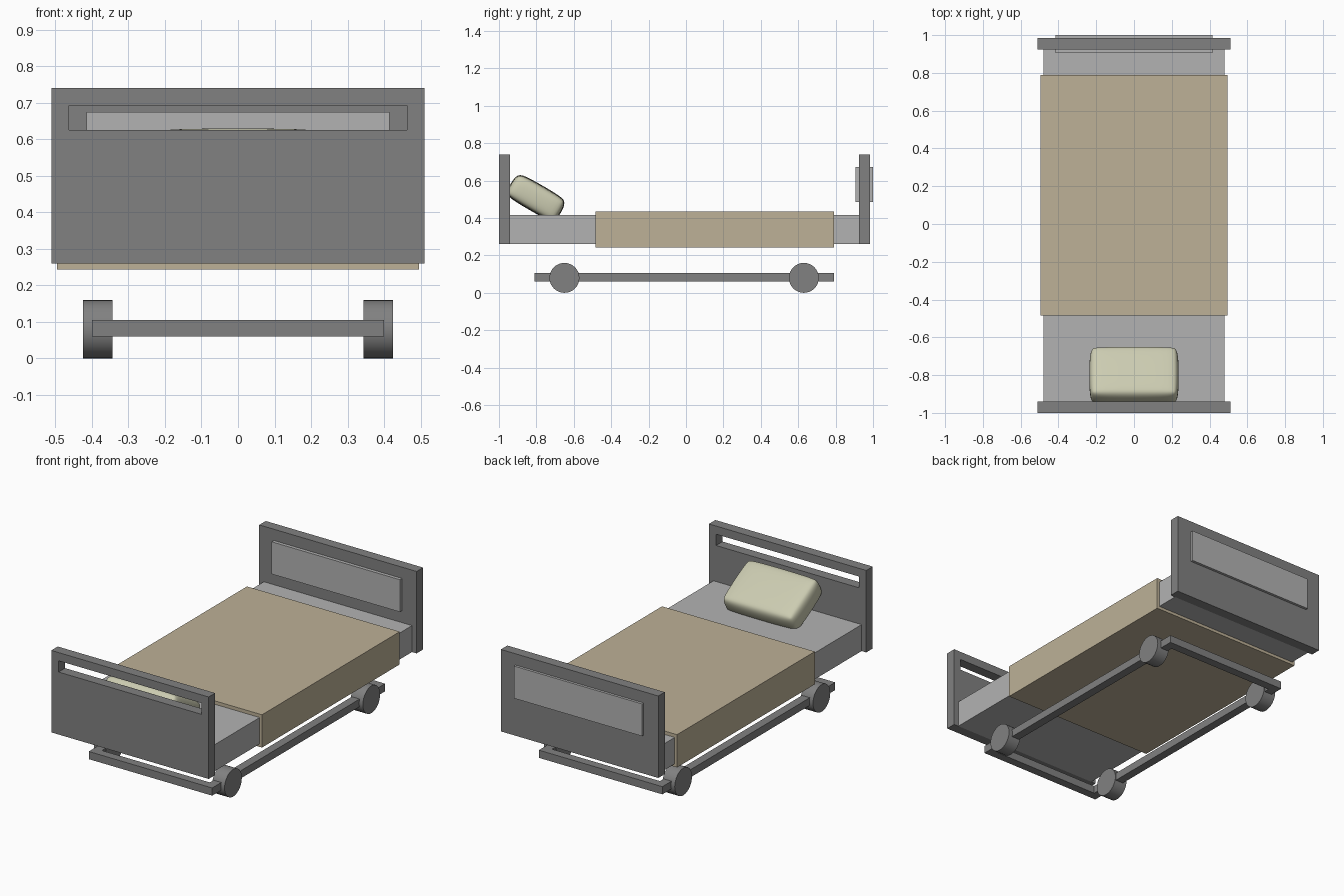
import bpy, bmesh, math
from mathutils import Vector

if "Cube" in bpy.data.objects:
    bpy.data.objects.remove(bpy.data.objects["Cube"])


def material(name, rgb):
    m = bpy.data.materials.new(name)
    m.diffuse_color = (*rgb, 1)
    m.use_nodes = True
    m.node_tree.nodes["Principled BSDF"].inputs["Base Color"].default_value = m.diffuse_color
    return m


FRAME = material("frame_grey", (0.22, 0.22, 0.22))
SHEET = material("sheet_grey", (0.45, 0.45, 0.45))
BLANKET = material("blanket_tan", (0.51, 0.44, 0.31))
PILLOW = material("pillow_cream", (0.60, 0.60, 0.44))


def box(name, lo, hi, mat):
    lo, hi = Vector(lo), Vector(hi)
    bm = bmesh.new()
    bmesh.ops.create_cube(bm, size=1)
    for v in bm.verts:
        v.co = Vector([(lo[i] + hi[i]) / 2 + v.co[i] * (hi[i] - lo[i]) for i in range(3)])
    me = bpy.data.meshes.new(name)
    bm.to_mesh(me)
    bm.free()
    me.materials.append(mat)
    ob = bpy.data.objects.new(name, me)
    bpy.context.collection.objects.link(ob)
    return ob


# Headboard with a hand slot cut through it
head = box("headboard", (-0.51, -1.0, 0.26), (0.51, -0.94, 0.74), FRAME)
slot = box("slot_cutter", (-0.463, -1.1, 0.626), (0.463, -0.84, 0.692), FRAME)
slot.hide_render = True
slot.hide_viewport = True
cut = head.modifiers.new("slot", 'BOOLEAN')
cut.operation = 'DIFFERENCE'
cut.solver = 'EXACT'
cut.object = slot

# Footboard with a raised panel on both faces
box("footboard", (-0.51, 0.925, 0.26), (0.51, 0.985, 0.74), FRAME)
box("footboard_panel", (-0.415, 0.905, 0.485), (0.415, 1.0, 0.674), SHEET)

# Mattress and blanket
box("mattress", (-0.48, -0.94, 0.26), (0.48, 0.925, 0.415), SHEET)
box("blanket", (-0.495, -0.485, 0.243), (0.495, 0.79, 0.435), BLANKET)

# Soft pillow leaning on the headboard
pillow = box("pillow", (-0.238, -0.156, -0.075), (0.238, 0.156, 0.075), PILLOW)
pillow.location = (0, -0.802, 0.508)
pillow.rotation_euler = (math.radians(-30), 0, 0)
bev = pillow.modifiers.new("bevel", 'BEVEL')
bev.width = 0.045
bev.segments = 2
sub = pillow.modifiers.new("soft", 'SUBSURF')
sub.levels = sub.render_levels = 2
for p in pillow.data.polygons:
    p.use_smooth = True

# Wheeled base: end bars, side rails, wheels
box("front_base_bar", (-0.40, -0.81, 0.06), (0.40, -0.76, 0.105), FRAME)
box("rear_base_bar", (-0.40, 0.74, 0.06), (0.40, 0.79, 0.105), FRAME)
for side, s in (("left", -1), ("right", 1)):
    x0, x1 = sorted((s * 0.35, s * 0.40))
    box(f"{side}_base_rail", (x0, -0.76, 0.06), (x1, 0.74, 0.105), FRAME)
    for end, y in (("front", -0.65), ("rear", 0.63)):
        bpy.ops.mesh.primitive_cylinder_add(vertices=32, radius=0.08, depth=0.08,
                                            location=(s * 0.384, y, 0.08),
                                            rotation=(0, math.pi / 2, 0))
        wheel = bpy.context.object
        wheel.name = f"{side}_{end}_wheel"
        wheel.data.materials.append(FRAME)
        bpy.ops.object.shade_smooth_by_angle(angle=math.radians(30))
